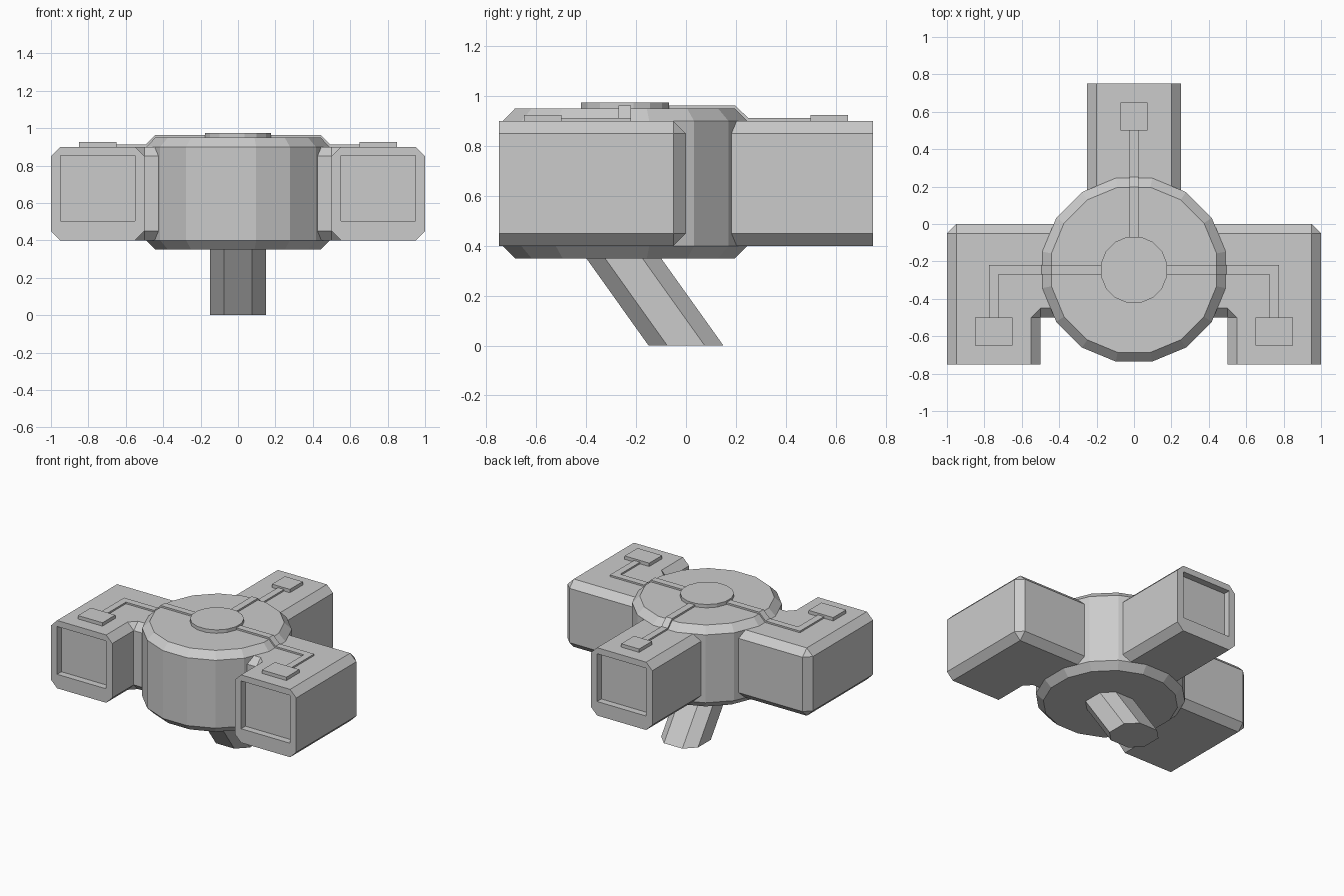
import bpy, bmesh, math

if "Cube" in bpy.data.objects:
    bpy.data.objects.remove(bpy.data.objects["Cube"])

CY = -0.245  # hub centre


def loft(name, rings, mirror=False):
    """Closed solid through a list of rings with equal point counts."""
    bm = bmesh.new()
    vs = [[bm.verts.new(p) for p in r] for r in rings]
    n = len(rings[0])
    for a, b in zip(vs, vs[1:]):
        for i in range(n):
            j = (i + 1) % n
            bm.faces.new((a[i], a[j], b[j], b[i]))
    bm.faces.new(vs[0])
    bm.faces.new(vs[-1])
    bmesh.ops.remove_doubles(bm, verts=bm.verts, dist=1e-5)
    bmesh.ops.recalc_face_normals(bm, faces=bm.faces)
    me = bpy.data.meshes.new(name)
    bm.to_mesh(me)
    bm.free()
    ob = bpy.data.objects.new(name, me)
    bpy.context.collection.objects.link(ob)
    if mirror:
        ob.modifiers.new("mirror", 'MIRROR').use_mirror_merge = False
    return ob


def box(name, x0, x1, y0, y1, z0, z1, mirror=False):
    base = [(x0, y0), (x1, y0), (x1, y1), (x0, y1)]
    return loft(name, [[(x, y, z) for x, y in base] for z in (z0, z1)], mirror)


def disc(name, profile, n=16):
    """n-sided turned part with flats facing the axes."""
    ang = [(i + 0.5) * math.tau / n for i in range(n)]
    return loft(name, [[(r * math.cos(a), CY + r * math.sin(a), z) for a in ang]
                       for r, z in profile])


def recess(ob, *size):
    """Cut a shallow window into an arm end, before any mirroring."""
    cutter = box(ob.name + "_cutter", *size)
    cutter.hide_render = True
    cutter.hide_viewport = True
    m = ob.modifiers.new("recess", 'BOOLEAN')
    m.operation = 'DIFFERENCE'
    m.solver = 'EXACT'
    m.object = cutter
    ob.modifiers.move(len(ob.modifiers) - 1, 0)


# Hub drum and its raised cap
disc("hub_drum", [(0.45, 0.35), (0.5, 0.40), (0.5, 0.90), (0.45, 0.95)])
disc("hub_cap", [(0.18, 0.94), (0.18, 0.975)])

# Slanted octagonal stem
a, b = 0.15, 0.075
octagon = [(a, -b), (a, b), (b, a), (-b, a), (-a, b), (-a, -b), (-b, -a), (b, -a)]
loft("stem", [[(x, y + s, z) for x, y in octagon] for s, z in ((0, 0), (-0.264, 0.37))])

# L-shaped side arms with chamfered edges
outer = [(0.38, 0), (0.95, 0), (1, -0.05), (1, -0.75),
         (0.5, -0.75), (0.5, -0.5), (0.5, -0.5), (0.38, -0.5)]
inner = [(0.38, -0.05), (0.95, -0.05), (0.95, -0.05), (0.95, -0.75),
         (0.55, -0.75), (0.55, -0.5), (0.5, -0.45), (0.38, -0.45)]
levels = [(inner, 0.40), (outer, 0.45), (outer, 0.85), (inner, 0.90)]
side_arm = loft("side_arms", [[(x, y, z) for x, y in ring] for ring, z in levels], True)
recess(side_arm, 0.55, 0.95, -0.85, -0.70, 0.503, 0.855)

# Straight rear arm
section = [(-0.2, 0.4), (0.2, 0.4), (0.25, 0.45), (0.25, 0.85),
           (0.2, 0.9), (-0.2, 0.9), (-0.25, 0.85), (-0.25, 0.45)]
rear_arm = loft("rear_arm", [[(x, y, z) for x, z in section] for y in (0.1, 0.75)])
recess(rear_arm, -0.2, 0.2, 0.70, 0.85, 0.503, 0.855)


# Raised strips running from the cap, down the hub chamfer, along the arms
def strip(end):
    return [(0.1, 0.963), (0.442, 0.963), (0.495, 0.912), (end, 0.912),
            (end, 0.89), (0.48, 0.89), (0.43, 0.94), (0.1, 0.94)]


loft("side_strips", [[(d, CY + w, z) for d, z in strip(0.775)]
                     for w in (-0.025, 0.025)], True)
loft("rear_strip", [[(w, CY + d, z) for d, z in strip(0.75)] for w in (-0.025, 0.025)])
box("side_strip_returns", 0.725, 0.775, -0.51, CY - 0.025, 0.89, 0.912, True)

# End pads of the strips
box("side_pads", 0.65, 0.85, -0.65, -0.5, 0.89, 0.925, True)
box("rear_pad", -0.073, 0.073, 0.5, 0.65, 0.89, 0.925)
